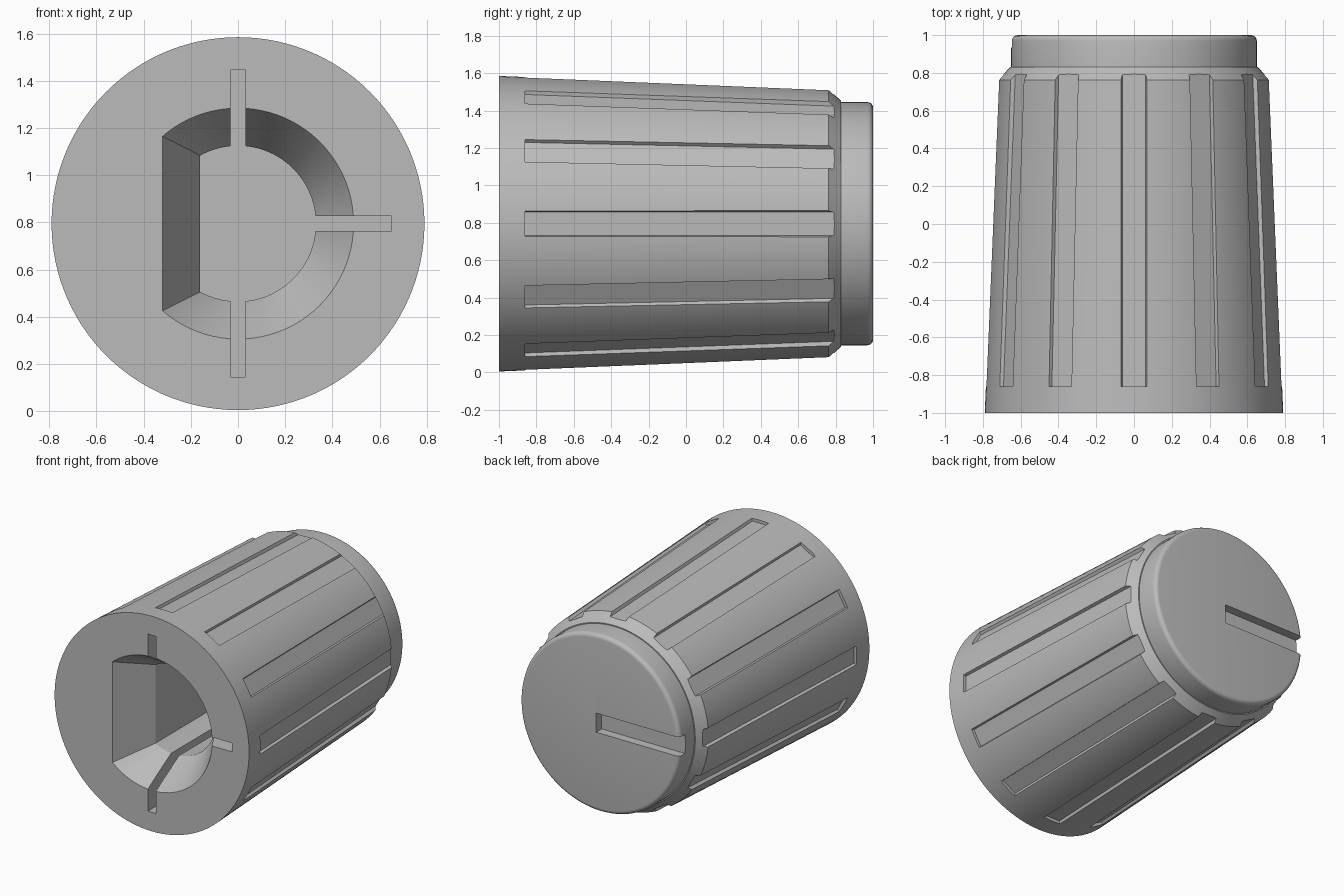
import bpy, bmesh, math

cube = bpy.data.objects.get("Cube")
if cube:
    bpy.data.objects.remove(cube, do_unlink=True)

CZ = 0.795          # height of the knob axis
FLOOR = 0.5         # y of the bore floor

grey = bpy.data.materials.new("matte_grey")
grey.use_nodes = True
colour = (0.5, 0.5, 0.5, 1)
grey.diffuse_color = colour
grey.node_tree.nodes["Principled BSDF"].inputs["Base Color"].default_value = colour


def make_object(name, bm):
    bmesh.ops.recalc_face_normals(bm, faces=bm.faces)
    mesh = bpy.data.meshes.new(name)
    bm.to_mesh(mesh)
    bm.free()
    mesh.materials.append(grey)
    obj = bpy.data.objects.new(name, mesh)
    bpy.context.collection.objects.link(obj)
    return obj


def loft(bm, rings):
    """Skin a closed solid through rings of equal point count."""
    loops = [[bm.verts.new(p) for p in ring] for ring in rings]
    for a, b in zip(loops, loops[1:]):
        for i in range(len(a)):
            j = (i + 1) % len(a)
            bm.faces.new((a[i], a[j], b[j], b[i]))
    bm.faces.new(loops[0])
    bm.faces.new(loops[-1])


def circle(r, y, count=120):
    return [(r * math.cos(t), y, CZ + r * math.sin(t))
            for t in (2 * math.pi * i / count for i in range(count))]


def d_section(grow, y, count=64):
    """D outline: an arc closed by a flat on the -x side."""
    r, flat = 0.33 + grow, 0.16 + grow
    end = math.acos(-flat / r)
    return [(r * math.cos(t), y, CZ + r * math.sin(t))
            for t in (-end + 2 * end * i / count for i in range(count + 1))]


def box(x0, x1, y0, y1, half):
    bm = bmesh.new()
    loft(bm, [[(x0, y, CZ - half), (x1, y, CZ - half),
               (x1, y, CZ + half), (x0, y, CZ + half)] for y in (y0, y1)])
    return bm


def cut(target, name, bm):
    cutter = make_object(name, bm)
    cutter.hide_render = True
    mod = target.modifiers.new(name, "BOOLEAN")
    mod.operation = "DIFFERENCE"
    mod.solver = "EXACT"
    mod.object = cutter
    bpy.ops.object.modifier_apply(modifier=mod.name)
    bpy.data.objects.remove(cutter, do_unlink=True)


# Turned body: tapered skirt, chamfered shoulder and cap with a rounded rim
profile = [(0.79, -1), (0.717, 0.763), (0.657, 0.83), (0.65, 0.83)]
rim = 0.03
profile += [(0.65 - rim + rim * math.cos(a), 1 - rim + rim * math.sin(a))
            for a in (math.pi / 2 * i / 5 for i in range(6))]
bm = bmesh.new()
loft(bm, [circle(r, y) for r, y in profile])
knob = make_object("knob_body", bm)
bpy.context.view_layer.objects.active = knob
knob.select_set(True)

# Twelve grip grooves with slightly flared walls
bm = bmesh.new()
for k in range(12):
    a = k * math.pi / 6
    c, s = math.cos(a), math.sin(a)
    rings = []
    for y in (-0.86, 0.9):
        base = 0.762 - 0.0436 * (y + 0.86)
        section = [(base, -0.062), (base + 0.15, -0.115),
                   (base + 0.15, 0.115), (base, 0.062)]
        rings.append([(r * c - w * s, y, CZ + r * s + w * c) for r, w in section])
    loft(bm, rings)
cut(knob, "grip_grooves", bm)

# D-shaped shaft bore with a flared mouth
bm = bmesh.new()
flare = 0.16 / 0.27
loft(bm, [d_section(0.16 + 0.05 * flare, -1.05), d_section(0, -0.73),
          d_section(0, FLOOR)])
cut(knob, "shaft_bore", bm)

# Relief slots: one upright through the bore, one to the side
cut(knob, "side_slot", box(0, 0.65, -1.1, FLOOR, 0.032))
cut(knob, "upright_slot", box(-0.032, 0.032, -1.1, FLOOR, 0.65))

# Pointer recess across the cap, open at the rim
cut(knob, "pointer_recess", box(-0.8, 0.03, 0.935, 1.1, 0.07))

bpy.ops.object.shade_smooth_by_angle(angle=math.radians(25))
